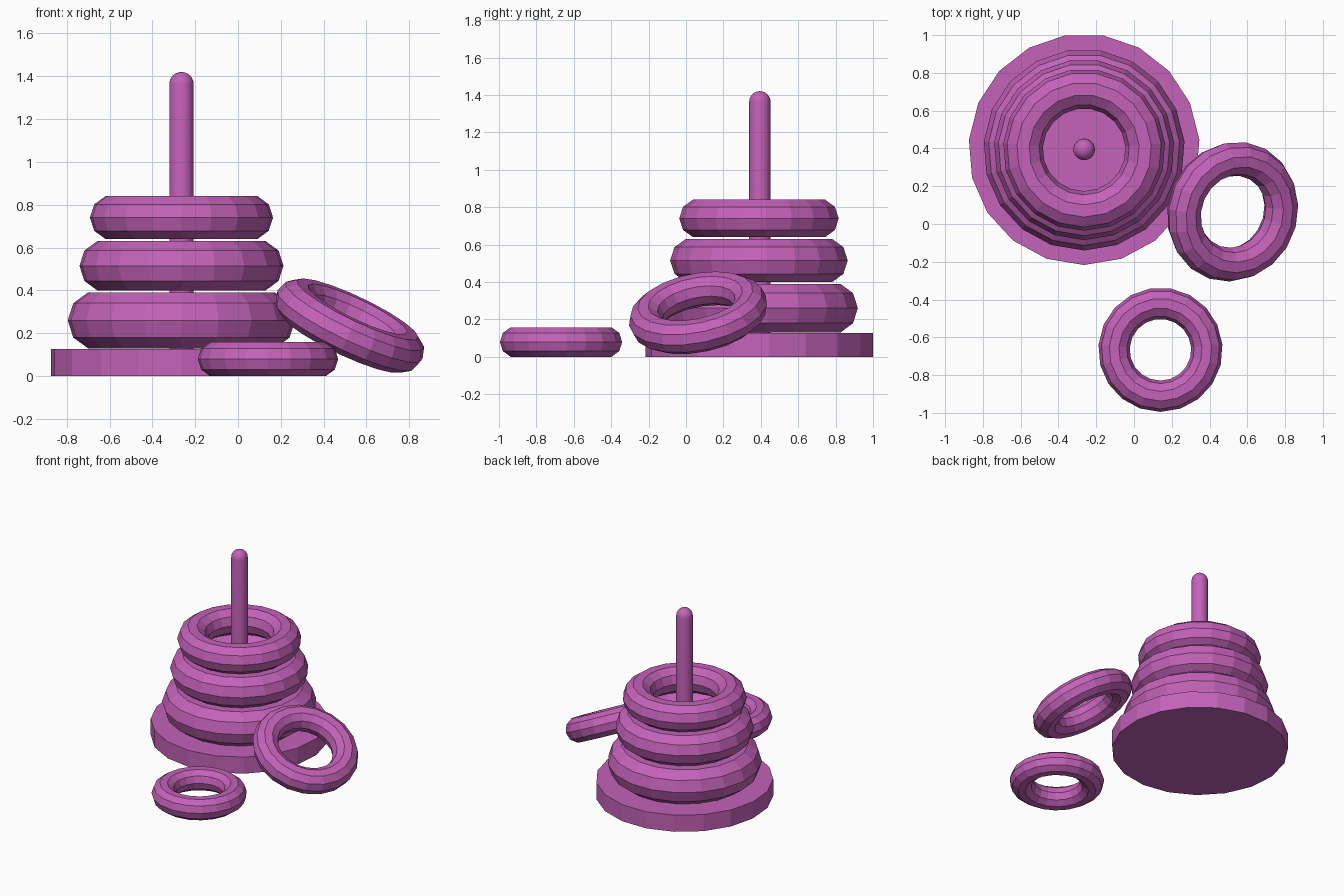
import bpy, math
from mathutils import Vector

cube = bpy.data.objects.get("Cube")
if cube:
    bpy.data.objects.remove(cube, do_unlink=True)

# One orchid plastic colour for the whole toy
orchid = bpy.data.materials.new("orchid_plastic")
colour = (0.55, 0.122, 0.485, 1)
orchid.use_nodes = True
orchid.diffuse_color = colour
orchid.node_tree.nodes["Principled BSDF"].inputs["Base Color"].default_value = colour

SIDES = 19


def lathe(name, profile, location, sides=SIDES, loop=False):
    """Spin (radius, height) points about z; either close the profile or cap its ends."""
    count = len(profile)
    verts, faces = [], []
    for i in range(sides):
        a = math.tau * i / sides - math.pi / 2
        verts += [(r * math.cos(a), r * math.sin(a), z) for r, z in profile]
    for i in range(sides):
        n = (i + 1) % sides
        for j in range(count if loop else count - 1):
            k = (j + 1) % count
            faces.append((i * count + j, n * count + j, n * count + k, i * count + k))
    if not loop:
        faces.append([i * count for i in reversed(range(sides))])
        faces.append([i * count + count - 1 for i in range(sides)])
    mesh = bpy.data.meshes.new(name)
    mesh.from_pydata(verts, [], faces)
    mesh.materials.append(orchid)
    obj = bpy.data.objects.new(name, mesh)
    obj.location = location
    bpy.context.collection.objects.link(obj)
    return obj


def ring(name, major, minor, location, normal=(0, 0, 1)):
    """Faceted ring with a ten-sided section, its axis along the normal."""
    steps = [math.tau * i / 10 for i in range(10)]
    section = [(major + minor * math.cos(a), minor * math.sin(a)) for a in steps]
    obj = lathe(name, section, location, loop=True)
    obj.rotation_euler = Vector((0, 0, 1)).rotation_difference(Vector(normal)).to_euler()
    return obj


# Base disc
X, Y = -0.264, 0.395
lathe("base", [(0.612, 0), (0.612, 0.126)], (X, Y, 0))

# Peg with a rounded tip
R, TOP = 0.057, 1.42
tip = [(R * math.cos(a), TOP - R + R * math.sin(a))
       for a in (math.radians(d) for d in range(0, 90, 15))]
peg = lathe("peg", [(R, 0.1)] + tip + [(0.002, TOP)], (X, Y, 0), sides=32)
bpy.context.view_layer.objects.active = peg
peg.select_set(True)
bpy.ops.object.shade_smooth_by_angle(angle=math.radians(40))

# Stacked rings, largest at the bottom
ring("bottom_ring", 0.396, 0.137, (X, Y - 0.002, 0.26))
ring("middle_ring", 0.357, 0.121, (X, Y - 0.002, 0.515))
ring("top_ring", 0.324, 0.105, (X, Y - 0.002, 0.74))

# Ring leaning on the stack and ring lying on the ground
ring("leaning_ring", 0.285, 0.091, (0.522, 0.065, 0.235), (0.424, -0.18, 0.887))
ring("ground_ring", 0.246, 0.083, (0.14, -0.666, 0.079))
